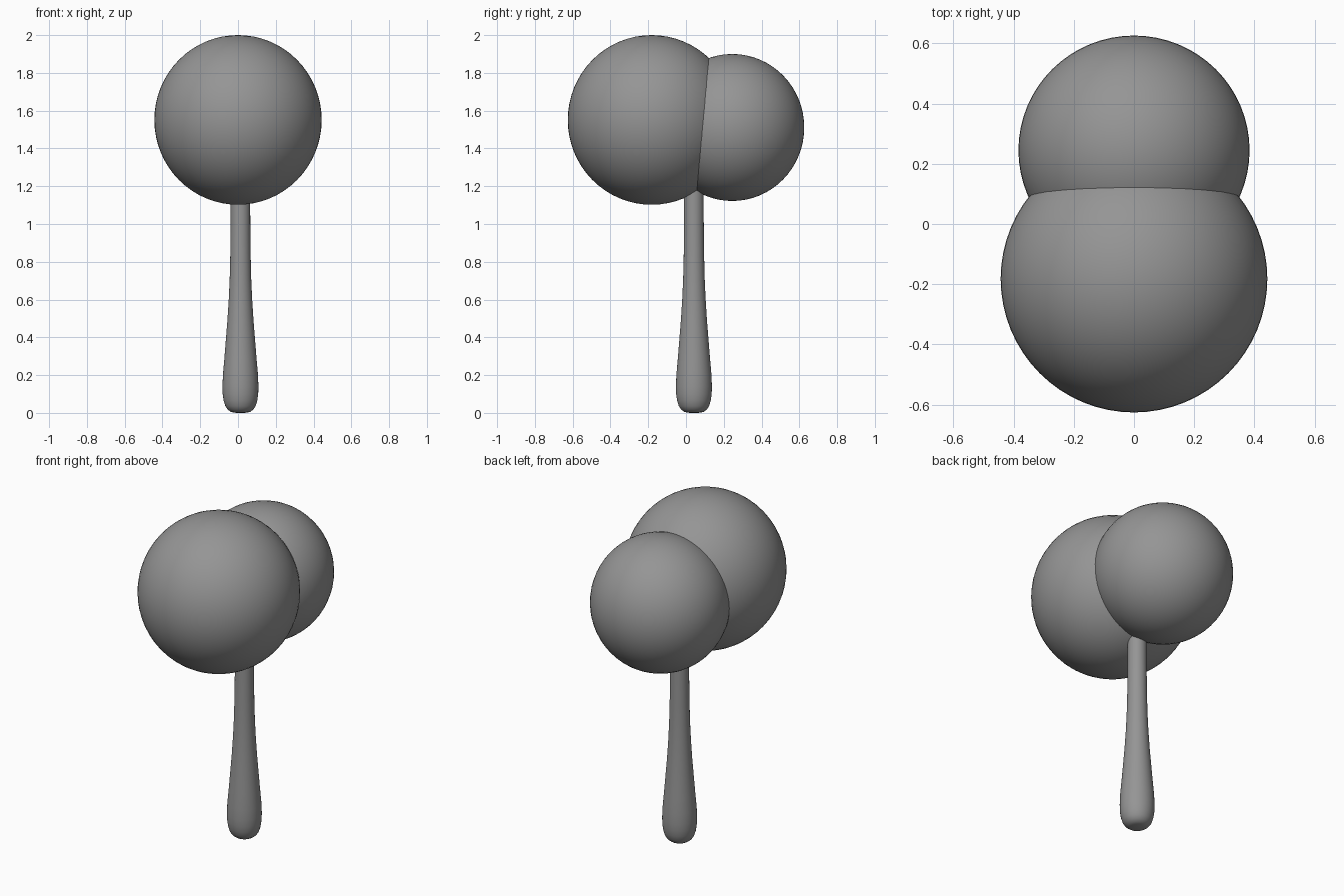
import bpy
import bmesh
import math
from mathutils import Matrix

cube = bpy.data.objects.get("Cube")
if cube:
    bpy.data.objects.remove(cube, do_unlink=True)

# Dark grey surface shared by every part
dark_grey = bpy.data.materials.new("dark_grey")
dark_grey.use_nodes = True
colour = (0.3, 0.3, 0.3, 1)
dark_grey.diffuse_color = colour
dark_grey.node_tree.nodes["Principled BSDF"].inputs["Base Color"].default_value = colour


def finish(name, bm, location):
    mesh = bpy.data.meshes.new(name)
    bmesh.ops.recalc_face_normals(bm, faces=bm.faces)
    for face in bm.faces:
        face.smooth = True
    bm.to_mesh(mesh)
    bm.free()
    mesh.materials.append(dark_grey)
    obj = bpy.data.objects.new(name, mesh)
    obj.location = location
    bpy.context.collection.objects.link(obj)
    return obj


def ball(name, location, radii):
    bm = bmesh.new()
    bmesh.ops.create_uvsphere(bm, u_segments=64, v_segments=32, radius=1,
                              matrix=Matrix.Diagonal((*radii, 1)))
    return finish(name, bm, location)


def lathe(name, location, profile, steps=40):
    bm = bmesh.new()
    verts = [bm.verts.new((r, 0, z)) for r, z in profile]
    edges = [bm.edges.new(pair) for pair in zip(verts, verts[1:])]
    bmesh.ops.spin(bm, geom=verts + edges, cent=(0, 0, 0), axis=(0, 0, 1),
                   angle=math.tau, steps=steps)
    bmesh.ops.remove_doubles(bm, verts=bm.verts, dist=0.0001)
    return finish(name, bm, location)


# Two overlapping round heads
ball("large_front_ball", (0, -0.182, 1.551), (0.443, 0.444, 0.449))
ball("small_back_ball", (0, 0.245, 1.511), (0.384, 0.381, 0.389))

# Flared handle with a rounded foot, its top buried in the heads
handle_profile = [
    (0, 0), (0.035, 0.001), (0.052, 0.006), (0.068, 0.018), (0.08, 0.036),
    (0.089, 0.065), (0.094, 0.1), (0.095, 0.14), (0.093, 0.2), (0.085, 0.29),
    (0.077, 0.39), (0.069, 0.49), (0.062, 0.6), (0.057, 0.71), (0.054, 0.83),
    (0.052, 1.0), (0.051, 1.3), (0, 1.3),
]
handle = lathe("handle", (0.013, 0.042, 0), handle_profile)
bpy.ops.object.select_all(action="DESELECT")
handle.select_set(True)
bpy.context.view_layer.objects.active = handle
bpy.ops.object.shade_smooth_by_angle(angle=math.radians(50))
